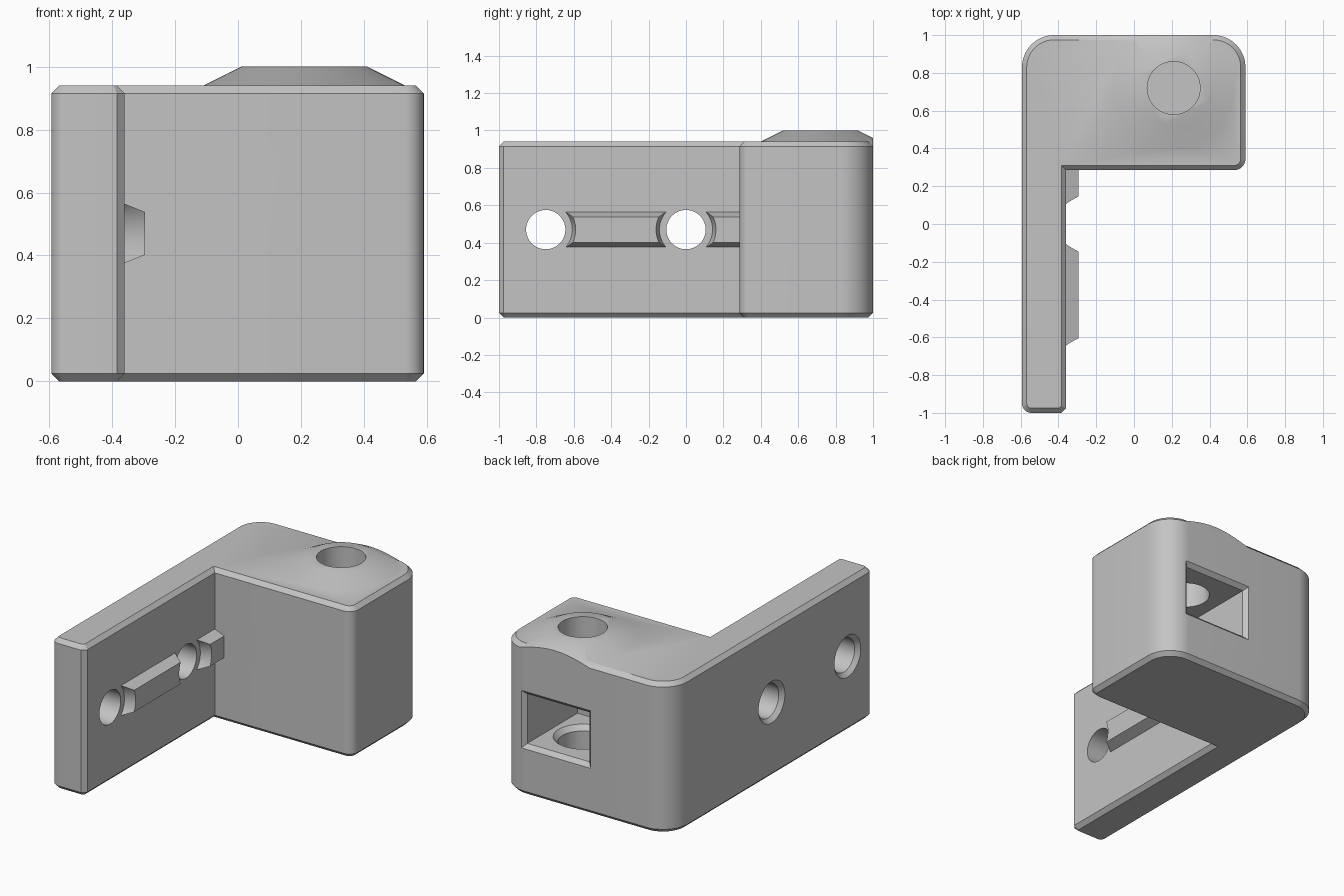
import bpy, bmesh, math
from mathutils import Vector

cube = bpy.data.objects.get("Cube")
if cube:
    bpy.data.objects.remove(cube, do_unlink=True)

CHAMFER = 0.025
HEIGHT = 0.94
BOSS = (0.21, 0.72)
HOLES = (-0.75, 0.0)
HOLE_Z = 0.47

grey = bpy.data.materials.new("plain grey")
grey.use_nodes = True
colour = (0.55, 0.55, 0.55, 1)
grey.diffuse_color = colour
grey.node_tree.nodes["Principled BSDF"].inputs["Base Color"].default_value = colour


def loft(name, rings):
    """Closed solid through rings of equal point count."""
    bm = bmesh.new()
    rows = [[bm.verts.new(p) for p in ring] for ring in rings]
    n = len(rows[0])
    for a, b in zip(rows, rows[1:]):
        for i in range(n):
            j = (i + 1) % n
            bm.faces.new((a[i], a[j], b[j], b[i]))
    bm.faces.new(rows[0])
    bm.faces.new(rows[-1])
    bmesh.ops.recalc_face_normals(bm, faces=bm.faces)
    mesh = bpy.data.meshes.new(name)
    bm.to_mesh(mesh)
    bm.free()
    mesh.materials.append(grey)
    obj = bpy.data.objects.new(name, mesh)
    bpy.context.collection.objects.link(obj)
    return obj


def combine(target, tool, operation):
    """Apply a boolean and discard the tool."""
    mod = target.modifiers.new("join", 'BOOLEAN')
    mod.operation = operation
    mod.solver = 'EXACT'
    mod.object = tool
    bpy.context.view_layer.objects.active = target
    bpy.ops.object.modifier_apply(modifier=mod.name)
    bpy.data.objects.remove(tool, do_unlink=True)


def circle(radius, n=64):
    return [(radius * math.cos(math.tau * i / n), radius * math.sin(math.tau * i / n))
            for i in range(n)]


def upright(name, steps):
    """Turned solid about the boss axis, steps of (radius, z)."""
    return loft(name, [[(BOSS[0] + u, BOSS[1] + v, z) for u, v in circle(r)]
                       for r, z in steps])


def sideways(name, y, steps):
    """Turned solid about an axis along x, steps of (radius, x)."""
    return loft(name, [[(x, y + u, HOLE_Z + v) for u, v in circle(r)]
                       for r, x in steps])


def rounded(corners):
    """Outline from corners given as (x, y, radius, segments)."""
    pts = []
    for i, (x, y, r, seg) in enumerate(corners):
        p = Vector((x, y))
        if not r:
            pts.append(p)
            continue
        d0 = (Vector(corners[i - 1][:2]) - p).normalized()
        d1 = (Vector(corners[(i + 1) % len(corners)][:2]) - p).normalized()
        for k in range(seg + 1):
            t = math.pi / 2 * k / seg
            pts.append(p + d0 * r * (1 - math.sin(t)) + d1 * r * (1 - math.cos(t)))
    return pts


def inset(pts, d):
    """Mitred inward offset of a counter-clockwise outline."""
    out = []
    for i, p in enumerate(pts):
        a = (p - pts[i - 1]).normalized()
        b = (pts[(i + 1) % len(pts)] - p).normalized()
        na, nb = Vector((-a.y, a.x)), Vector((-b.y, b.x))
        out.append(p + (na + nb) * d / (1 + na.dot(nb)))
    return out


def at_height(pts, z):
    return [(p.x, p.y, z) for p in pts]


# L-shaped body with chamfered top and bottom rims
outline = rounded([
    (-0.593, -1, 0.05, 8), (-0.36, -1, CHAMFER, 1), (-0.36, 0.285, 0, 0),
    (0.59, 0.285, 0.06, 8), (0.59, 1, 0.17, 16), (-0.593, 1, 0.17, 16)])
rim = inset(outline, CHAMFER)
body = loft("corner_bracket", [
    at_height(rim, 0), at_height(outline, CHAMFER),
    at_height(outline, HEIGHT - CHAMFER), at_height(rim, HEIGHT)])

# Sloping boss trimmed flush with the body walls
boss = upright("boss", [(0.38, 0.91), (0.2, 1.0)])
combine(boss, loft("trim", [at_height(outline, 0.5), at_height(outline, 1.2)]), 'INTERSECT')
combine(body, boss, 'UNION')

# Tapered locating rib, interrupted around the screw holes
def rib_ring(x, half):
    return [(x, y, HOLE_Z + s * half) for y, s in
            ((-0.7, -1), (0.35, -1), (0.35, 1), (-0.7, 1))]


rib = loft("rib", [rib_ring(-0.39, 0.094), rib_ring(-0.36, 0.094), rib_ring(-0.295, 0.068)])
for y in HOLES:
    combine(rib, sideways("rib_gap", y, [(0.142, -0.45), (0.142, -0.36), (0.163, -0.285)]),
            'DIFFERENCE')
combine(body, rib, 'UNION')

# Screw holes through the arm, countersunk on the outer side
for y in HOLES:
    combine(body, sideways("screw_hole", y, [
        (0.13, -0.65), (0.13, -0.593), (0.105, -0.568), (0.105, -0.2)]), 'DIFFERENCE')


# Nut slot in the back with a chamfered mouth
def slot_ring(y, grow):
    return [(BOSS[0] - 0.01 + s * (0.215 + grow), y, HOLE_Z + t * (0.155 + grow))
            for s, t in ((-1, -1), (1, -1), (1, 1), (-1, 1))]


combine(body, loft("nut_slot", [
    slot_ring(0.48, 0), slot_ring(1 - CHAMFER, 0),
    slot_ring(1, CHAMFER), slot_ring(1.1, CHAMFER)]), 'DIFFERENCE')

# Blind bolt hole down through the boss, eased at the slot floor
combine(body, upright("bolt_hole", [
    (0.14, 0.08), (0.14, 0.285), (0.168, 0.315), (0.168, 0.34), (0.14, 0.37), (0.14, 1.1)]),
    'DIFFERENCE')

# Smooth curved walls, keep edges crisp
bpy.ops.object.select_all(action='DESELECT')
body.select_set(True)
bpy.context.view_layer.objects.active = body
bpy.ops.object.shade_smooth_by_angle(angle=math.radians(30))
